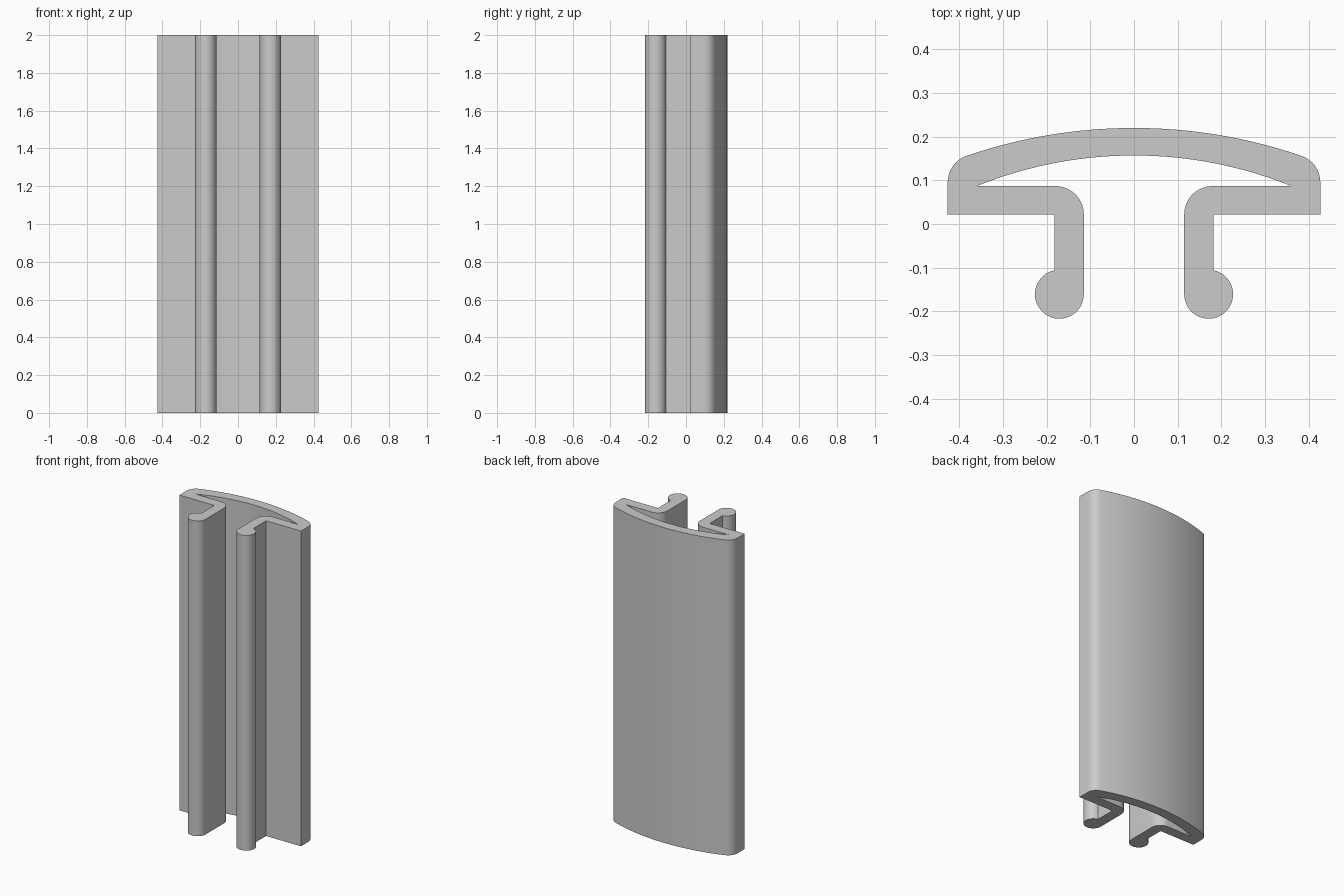
import bpy, bmesh
from math import sin, cos, radians, asin, degrees

cube = bpy.data.objects.get("Cube")
if cube:
    bpy.data.objects.remove(cube, do_unlink=True)

LENGTH = 2.0


def arc(cx, cy, r, start, end, steps):
    """Points on a circle from start to end, in degrees."""
    angles = [radians(start + (end - start) * i / steps) for i in range(steps + 1)]
    return [(cx + r * cos(a), cy + r * sin(a)) for a in angles]


def crown(top, half_width, drop, steps):
    """Shallow arc from the centre line out to half_width."""
    r = (half_width ** 2 + drop ** 2) / (2 * drop)
    sweep = degrees(asin(half_width / r))
    return arc(0, top - r, r, 90, 90 - sweep, steps)


# Half of the cross-section, from the outer crown round to the inner crown
half = crown(0.22, 0.384, 0.064, 16)
half += arc(0.362, 0.095, 0.065, 70, 0, 8)[1:]           # rounded shoulder
half += [(0.427, 0.022), (0.182, 0.022)]                 # flange underside
half += arc(0.171, -0.161, 0.056, 79, -180, 28)          # bead on the leg
half += arc(0.18, 0.022, 0.065, 180, 90, 10)             # bend into the flange
half += crown(0.157, 0.36, 0.07, 16)[::-1]               # inner crown

# Mirror across the centre line, sharing the two centre points
outline = half + [(-x, y) for x, y in half[-2:0:-1]]

# Extrude the closed cross-section upwards
bm = bmesh.new()
base = bm.faces.new([bm.verts.new((x, y, 0)) for x, y in outline])
grown = bmesh.ops.extrude_face_region(bm, geom=[base], use_keep_orig=True)
top_verts = [g for g in grown["geom"] if isinstance(g, bmesh.types.BMVert)]
bmesh.ops.translate(bm, verts=top_verts, vec=(0, 0, LENGTH))
bmesh.ops.recalc_face_normals(bm, faces=bm.faces)
mesh = bpy.data.meshes.new("extruded_profile")
bm.to_mesh(mesh)
bm.free()

profile = bpy.data.objects.new("extruded_profile", mesh)
bpy.context.collection.objects.link(profile)

# Plain grey finish
grey = bpy.data.materials.new("plain_grey")
grey.use_nodes = True
colour = (0.6, 0.6, 0.6, 1)
grey.diffuse_color = colour
grey.node_tree.nodes["Principled BSDF"].inputs["Base Color"].default_value = colour
mesh.materials.append(grey)

# Smooth the curves, keep the corners crisp
bpy.ops.object.select_all(action='DESELECT')
profile.select_set(True)
bpy.context.view_layer.objects.active = profile
bpy.ops.object.shade_smooth_by_angle(angle=radians(30))
